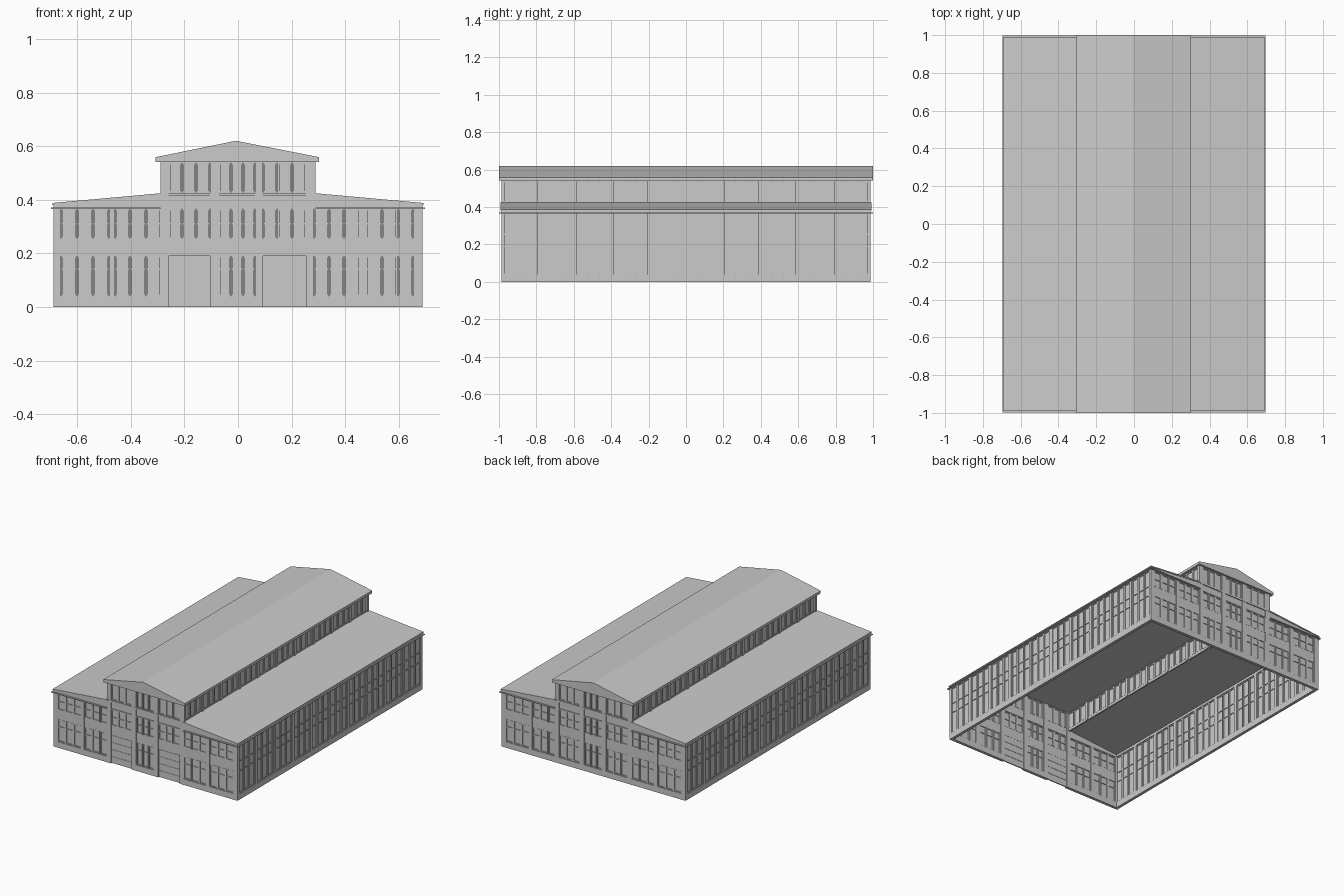
import bpy
import bmesh
from math import pi
from mathutils import Matrix

old = bpy.data.objects.get("Cube")
if old:
    bpy.data.objects.remove(old, do_unlink=True)

grey = bpy.data.materials.new("plain_grey")
grey.use_nodes = True
GREY = (0.6, 0.6, 0.6, 1)
grey.diffuse_color = GREY
grey.node_tree.nodes["Principled BSDF"].inputs["Base Color"].default_value = GREY

HALF_X, HALF_Y = 0.688, 0.987      # outer faces of the hall
TOP_X = 0.29                       # outer face of the clerestory
THICK = 0.02                       # wall thickness


def finish(name, bm):
    bmesh.ops.recalc_face_normals(bm, faces=bm.faces[:])
    mesh = bpy.data.meshes.new(name)
    bm.to_mesh(mesh)
    bm.free()
    mesh.materials.append(grey)
    obj = bpy.data.objects.new(name, mesh)
    bpy.context.collection.objects.link(obj)
    return obj


def box(bm, x, y, z):
    """Box from three (low, high) ranges."""
    size = [b - a for a, b in (x, y, z)]
    mid = [(a + b) / 2 for a, b in (x, y, z)]
    bmesh.ops.create_cube(bm, size=1, matrix=Matrix.Translation(mid) @ Matrix.Diagonal((*size, 1)))


def prism(name, profile, y0, y1):
    """Extrude an x-z profile along y."""
    bm = bmesh.new()
    face = bm.faces.new([bm.verts.new((x, y0, z)) for x, z in profile])
    out = bmesh.ops.extrude_face_region(bm, geom=[face])
    moved = [v for v in out["geom"] if isinstance(v, bmesh.types.BMVert)]
    bmesh.ops.translate(bm, verts=moved, vec=(0, y1 - y0, 0))
    return finish(name, bm)


def window(bm, u0, u1, z0, z1, rows, sashes=3):
    """Sashes with their own frames, glazing bars and a recessed pane."""
    bar = 0.006
    box(bm, (u0, u1), (0.009, 0.011), (z0, z1))
    step = (u1 - u0) / sashes
    for i in range(sashes):
        a, b = u0 + i * step + 0.001, u0 + (i + 1) * step - 0.001
        for s in (a, b - bar):
            box(bm, (s, s + bar), (0.003, THICK - 0.003), (z0, z1))
        levels = [z0 + bar / 2] + list(rows) + [z1 - bar / 2]
        for z in levels:
            box(bm, (a + bar, b - bar), (0.004, THICK - 0.004), (z - bar / 2, z + bar / 2))


def door(bm, u0, u1, z1):
    """Recessed sectional door."""
    count = 4
    for i in range(count):
        low, high = z1 * i / count, z1 * (i + 1) / count
        box(bm, (u0, u1), (0.009, 0.016), (low, high - 0.004))
        box(bm, (u0, u1), (0.011, 0.014), (high - 0.004, high))


def facade(name, half_len, offset, angle, z0, z1, bays):
    """Wall with piers between bays; each bay lists (bottom, top, rows), rows None for a door."""
    bm = bmesh.new()
    wall = (0, THICK)
    edge = -half_len
    for centre, width, openings in bays:
        u0, u1 = centre - width / 2, centre + width / 2
        box(bm, (edge, u0), wall, (z0, z1))
        edge = u1
        level = z0
        for low, high, rows in openings:
            if low > level:
                # The plinth is flush, the panels between storeys are recessed
                inset = 0.005 if level > 0 else 0
                box(bm, (u0, u1), (inset, THICK - inset), (level, low))
            if rows is None:
                door(bm, u0, u1, high)
            else:
                window(bm, u0, u1, low, high, rows)
            level = high
        if level < z1:
            box(bm, (u0, u1), wall, (level, z1))
    box(bm, (edge, half_len), wall, (z0, z1))
    place = Matrix.Rotation(angle, 4, "Z") @ Matrix.Translation((0, -offset, 0))
    bmesh.ops.transform(bm, matrix=place, verts=bm.verts[:])
    return finish(name, bm)


# Window and door patterns
lower = (0.04, 0.19, [0.14])
upper = (0.255, 0.365, [0.31])
gate = (0, 0.19, None)
high_light = (0.427, 0.538, [])
end_bays = [(-0.57, 0.18), (-0.373, 0.172), (-0.182, 0.155), (-0.004, 0.135),
            (0.174, 0.16), (0.368, 0.172), (0.566, 0.178)]
long_bays = [((i - 4.5) * 0.197, 0.178) for i in range(10)]

# Lower walls
front = [(c, w, [gate if 0.1 < abs(c) < 0.2 else lower, upper]) for c, w in end_bays]
back = [(c, w, [lower, upper]) for c, w in end_bays]
side = [(c, w, [(0.04, 0.367, [0.19, 0.255])]) for c, w in long_bays]
facade("front_wall", HALF_X, HALF_Y, 0, 0, 0.37, front)
facade("back_wall", HALF_X, HALF_Y, pi, 0, 0.37, back)
facade("left_wall", HALF_Y, HALF_X, pi / 2, 0, 0.385, side)
facade("right_wall", HALF_Y, HALF_X, -pi / 2, 0, 0.385, side)

# Clerestory walls
top_end = [(c, w, [high_light]) for c, w in end_bays[2:5]]
top_side = [(c, w, [high_light]) for c, w in long_bays]
facade("clerestory_front", TOP_X, HALF_Y, 0, 0.37, 0.542, top_end)
facade("clerestory_back", TOP_X, HALF_Y, pi, 0.37, 0.542, top_end)
facade("clerestory_left", HALF_Y, TOP_X, pi / 2, 0.41, 0.542, top_side)
facade("clerestory_right", HALF_Y, TOP_X, -pi / 2, 0.41, 0.542, top_side)

# Side roofs: an overhanging sheet, with wall infill under its slope at both ends
for s, label in ((1, "left"), (-1, "right")):
    inner, outer, eave = s * (TOP_X - THICK / 2), s * HALF_X, s * 0.692
    prism(label + "_roof_sheet",
          [(inner, 0.416), (eave, 0.381), (eave, 0.388), (inner, 0.425)], -0.991, 0.991)
    for t, end in ((-1, "front"), (1, "back")):
        prism(label + "_" + end + "_infill",
              [(inner, 0.37), (outer, 0.37), (outer, 0.382), (inner, 0.417)],
              t * HALF_Y, t * (HALF_Y - THICK))

# Thin cornice around the wings
bm = bmesh.new()
for s in (-1, 1):
    box(bm, sorted((s * 0.67, s * 0.697)), (-0.999, 0.999), (0.366, 0.371))
    for t in (-1, 1):
        box(bm, sorted((s * TOP_X, s * 0.67)), sorted((t * 0.97, t * 0.999)), (0.366, 0.371))
finish("cornice", bm)

# Band below the end windows of the clerestory
bm = bmesh.new()
for t in (-1, 1):
    box(bm, (-TOP_X, TOP_X), sorted((t * 0.98, t * (HALF_Y + 0.001))), (0.414, 0.426))
finish("clerestory_band", bm)

# Main gabled roof
prism("main_roof", [(-0.307, 0.541), (0.303, 0.541), (0.303, 0.559), (-0.008, 0.62), (-0.307, 0.559)],
      -1.0, 1.0)
